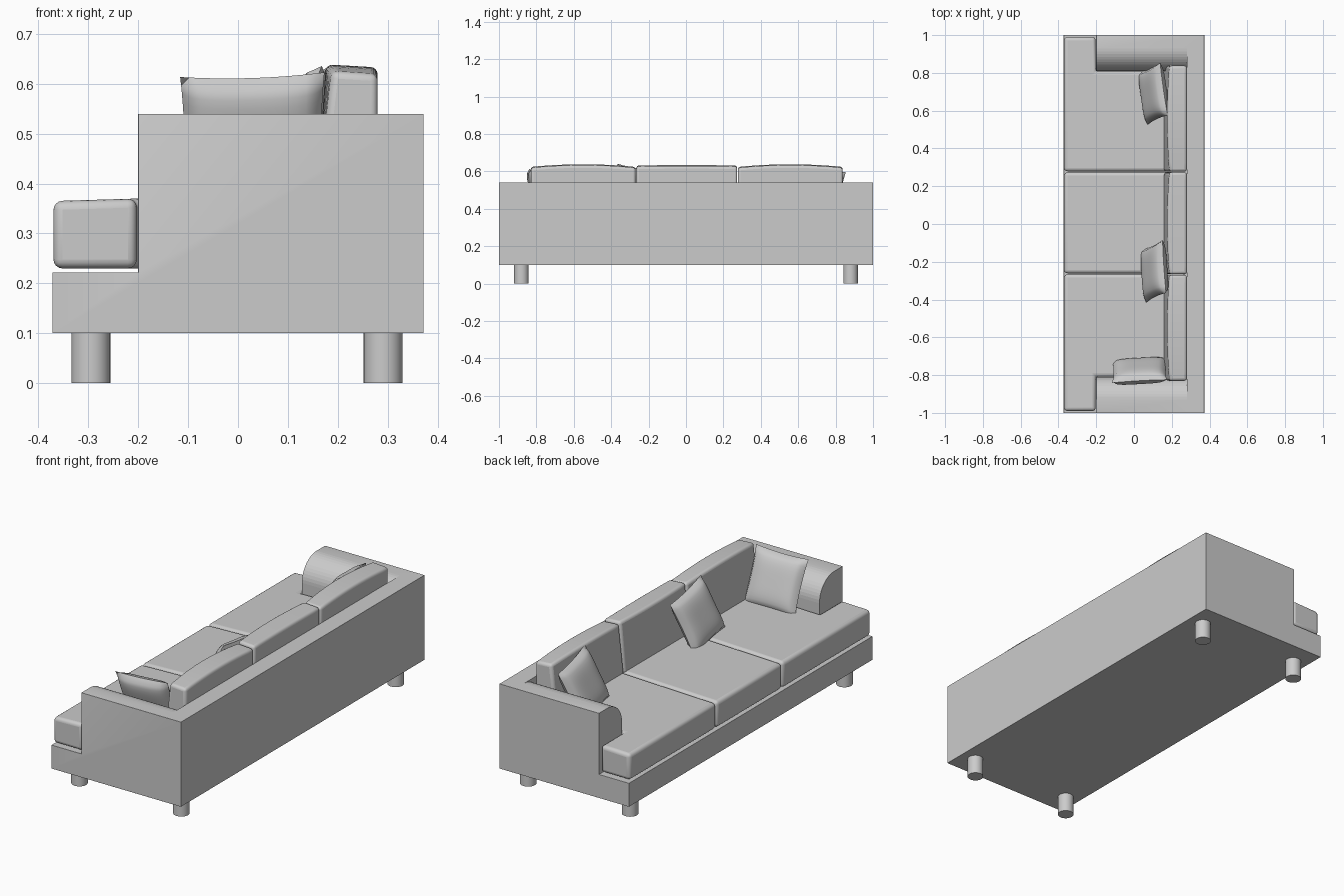
import bpy, bmesh
from math import radians, cos, sin, pi
from mathutils import Vector

if "Cube" in bpy.data.objects:
    bpy.data.objects.remove(bpy.data.objects["Cube"])


def finish(name, bm, bevel=0.0, segments=3):
    bmesh.ops.recalc_face_normals(bm, faces=bm.faces)
    mesh = bpy.data.meshes.new(name)
    bm.to_mesh(mesh)
    bm.free()
    ob = bpy.data.objects.new(name, mesh)
    bpy.context.collection.objects.link(ob)
    if bevel:
        add_bevel(ob, bevel, segments)
    return ob


def add_bevel(ob, width, segments):
    m = ob.modifiers.new("Bevel", 'BEVEL')
    m.width, m.segments = width, segments
    m.limit_method, m.angle_limit = 'ANGLE', radians(40)


def prism(name, points, move, bevel=0.0, segments=3):
    """Extrude a closed outline of 3D points along a vector."""
    bm = bmesh.new()
    face = bm.faces.new([bm.verts.new(p) for p in points])
    new = bmesh.ops.extrude_face_region(bm, geom=[face])["geom"]
    for v in new:
        if isinstance(v, bmesh.types.BMVert):
            v.co += Vector(move)
    return finish(name, bm, bevel, segments)


def smooth(ob, angle=35):
    bpy.ops.object.select_all(action='DESELECT')
    ob.select_set(True)
    bpy.context.view_layer.objects.active = ob
    bpy.ops.object.shade_smooth_by_angle(angle=radians(angle))


def rect(x0, x1, y, z):
    return [(x0, -y, z), (x1, -y, z), (x1, y, z), (x0, y, z)]


parts = []

# Frame: solid block carved to leave base, back and arms with rolled inner tops
frame = prism("frame", rect(-0.372, 0.372, 1.0, 0.10), (0, 0, 0.44))
front_cut = prism("front_cutter", rect(-0.6, -0.2, 1.3, 0.222), (0, 0, 0.6))
arc = [(0.93 - 0.12 * cos(a), 0.42 + 0.12 * sin(a))
       for a in [i * pi / 24 for i in range(13)]]
half = [(0.81, 0.222)] + arc + [(0.93, 0.8)]
outline = half + [(-y, z) for y, z in reversed(half)]
seat_cut = prism("seat_cutter", [(-0.6, y, z) for y, z in outline], (0.88, 0, 0))
for cutter in (front_cut, seat_cut):
    m = frame.modifiers.new("Carve", 'BOOLEAN')
    m.operation, m.object, m.solver = 'DIFFERENCE', cutter, 'EXACT'
    cutter.hide_render = True
    cutter.hide_viewport = True
add_bevel(frame, 0.008, 3)
parts.append(frame)

# Legs
for x in (-0.295, 0.291):
    for y in (-0.88, 0.88):
        bm = bmesh.new()
        bmesh.ops.create_cone(bm, cap_ends=True, segments=32,
                              radius1=0.039, radius2=0.039, depth=0.105)
        bmesh.ops.translate(bm, verts=bm.verts, vec=(x, y, 0.0525))
        parts.append(finish("leg", bm))


# Seat cushions: T-shaped ends wrap in front of the arms
def seat(name, points):
    ob = prism(name, [(x, y, 0.23) for x, y in points], (0, 0, 0.135), 0.018, 4)
    for v in ob.data.vertices:
        if v.co.z > 0.3:
            v.co.z += 0.03 * (v.co.x + 0.37)
    parts.append(ob)


seat("seat_cushion_middle", [(-0.37, -0.261), (0.279, -0.261), (0.279, 0.274), (-0.37, 0.274)])
for side, inner in ((1, 0.279), (-1, 0.266)):
    pts = [(-0.37, inner), (0.279, inner), (0.279, 0.807), (-0.203, 0.807),
           (-0.203, 0.99), (-0.37, 0.99)]
    seat("seat_cushion_end", [(x, side * y) for x, y in pts])


# Back cushions: leaning, gently crowned boxes
def back_cushion(y0, y1, top, crown):
    bm = bmesh.new()
    bmesh.ops.create_cube(bm, size=2)
    edges = [e for e in bm.edges if abs(e.verts[0].co.y - e.verts[1].co.y) > 1]
    bmesh.ops.subdivide_edges(bm, edges=edges, cuts=11)
    for v in bm.verts:
        a, b, c = v.co
        bulge = 1 - b * b
        x = (0.188 - 0.012 * bulge if c > 0 else 0.158) if a < 0 else 0.28
        z = top + crown * bulge - (0.006 if a > 0 else 0) if c > 0 else 0.37
        v.co = (x, (y0 + y1) / 2 + b * (y1 - y0) / 2, z)
    parts.append(finish("back_cushion", bm, 0.014, 4))


back_cushion(-0.83, -0.27, 0.625, 0.014)
back_cushion(-0.266, 0.274, 0.632, 0.003)
back_cushion(0.278, 0.838, 0.625, 0.014)


# Throw pillows: two puffed sheets joined at the rim
def pillow(loc, roll, tilt, yaw, size=0.285):
    bm = bmesh.new()
    for side in (-1, 1):
        grid = bmesh.ops.create_grid(bm, x_segments=16, y_segments=16, size=1)
        for v in grid["verts"]:
            u, w = v.co.x, v.co.y
            puff = max(0, (1 - u ** 4) * (1 - w ** 4)) ** 0.5
            v.co = (side * 0.04 * puff,
                    u * size / 2 * (0.95 + 0.05 * w * w),
                    w * size / 2 * (0.95 + 0.05 * u * u))
    bmesh.ops.remove_doubles(bm, verts=bm.verts, dist=0.0005)
    ob = finish("throw_pillow", bm)
    ob.location = loc
    ob.rotation_euler = [radians(a) for a in (roll, tilt, yaw)]
    parts.append(ob)


pillow((0.105, 0.69, 0.486), -8, 23, 5)
pillow((0.108, -0.25, 0.487), -10, 22, 0)
pillow((0.03, -0.778, 0.484), 2, 22, -86, 0.29)

for ob in parts:
    smooth(ob)
